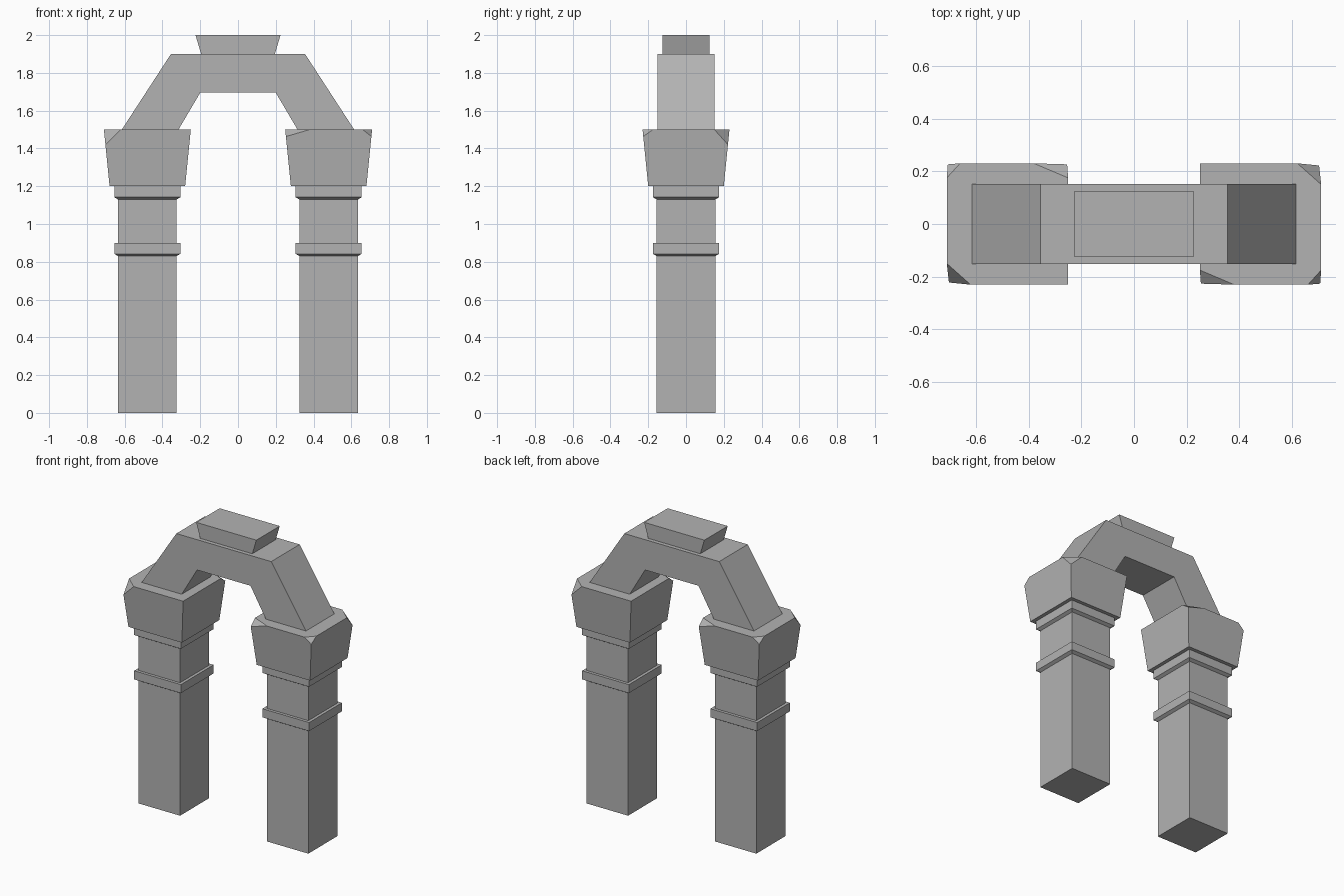
import bpy, bmesh
from mathutils import Vector, Matrix

cube = bpy.data.objects.get("Cube")
if cube:
    bpy.data.objects.remove(cube, do_unlink=True)

stone = bpy.data.materials.new("grey_stone")
stone.use_nodes = True
GREY = (0.45, 0.45, 0.45, 1)
stone.diffuse_color = GREY
stone.node_tree.nodes["Principled BSDF"].inputs["Base Color"].default_value = GREY

COLUMN_X = 0.48


def finish(bm, name):
    bmesh.ops.recalc_face_normals(bm, faces=bm.faces)
    mesh = bpy.data.meshes.new(name)
    bm.to_mesh(mesh)
    bm.free()
    mesh.materials.append(stone)
    obj = bpy.data.objects.new(name, mesh)
    bpy.context.collection.objects.link(obj)
    return obj


def square_stack(levels):
    """Closed square shaft through (half width, height) levels."""
    bm = bmesh.new()
    rings = [[bm.verts.new((sx * h, sy * h, z)) for sx, sy in
              ((-1, -1), (1, -1), (1, 1), (-1, 1))] for h, z in levels]
    for low, high in zip(rings, rings[1:]):
        for i in range(4):
            j = (i + 1) % 4
            bm.faces.new((low[i], low[j], high[j], high[i]))
    bm.faces.new(rings[0][::-1])
    bm.faces.new(rings[-1])
    return bm


def extrude_profile(name, points, half_depth):
    """Front outline (x, z) pulled through the depth."""
    bm = bmesh.new()
    face = bm.faces.new([bm.verts.new((x, -half_depth, z)) for x, z in points])
    pulled = bmesh.ops.extrude_face_region(bm, geom=[face])["geom"]
    bmesh.ops.translate(bm, vec=(0, 2 * half_depth, 0),
                        verts=[v for v in pulled if isinstance(v, bmesh.types.BMVert)])
    return finish(bm, name)


def chip_corner(bm, sx, sy, cut_x, cut_y, drop):
    """Slice one top corner off the capital."""
    top, half = 1.5, 0.23
    low = half - drop * 0.1
    a = Vector((sx * (half - cut_x), sy * half, top))
    b = Vector((sx * half, sy * (half - cut_y), top))
    c = Vector((sx * low, sy * low, top - drop))
    normal = (b - a).cross(c - a)
    if normal.z < 0:
        normal.negate()
    cut = bmesh.ops.bisect_plane(bm, geom=bm.verts[:] + bm.edges[:] + bm.faces[:],
                                 plane_co=a, plane_no=normal, clear_outer=True)
    edges = [e for e in cut["geom_cut"] if isinstance(e, bmesh.types.BMEdge)]
    bmesh.ops.contextual_create(bm, geom=edges)


# Two pillars, the second a half turn of the first
for side, angle in (("right", 0), ("left", 3.14159265)):
    turn = Matrix.Rotation(angle, 4, 'Z') @ Matrix.Translation((-COLUMN_X, 0, 0))

    # Shaft with two bands, bevelled underneath
    shaft = square_stack([(0.155, 0), (0.155, 0.83), (0.175, 0.842), (0.175, 0.9),
                          (0.155, 0.9), (0.155, 1.13), (0.175, 1.142), (0.175, 1.2)])
    shaft.transform(turn)
    finish(shaft, side + "_column")

    # Flared capital with three broken corners
    capital = square_stack([(0.2, 1.2), (0.23, 1.5)])
    chip_corner(capital, -1, -1, 0.09, 0.08, 0.08)
    chip_corner(capital, -1, 1, 0.05, 0.055, 0.037)
    chip_corner(capital, 1, 1, 0.13, 0.055, 0.037)
    capital.transform(turn)
    finish(capital, side + "_capital")

# Angular arch and keystone
half_arch = [(0.315, 1.5), (0.615, 1.5), (0.355, 1.9)]
arch = [(0.2, 1.695)] + half_arch
extrude_profile("arch", arch + [(-x, z) for x, z in reversed(arch)], 0.152)
extrude_profile("keystone", [(-0.195, 1.9), (0.195, 1.9), (0.225, 2), (-0.225, 2)], 0.125)
